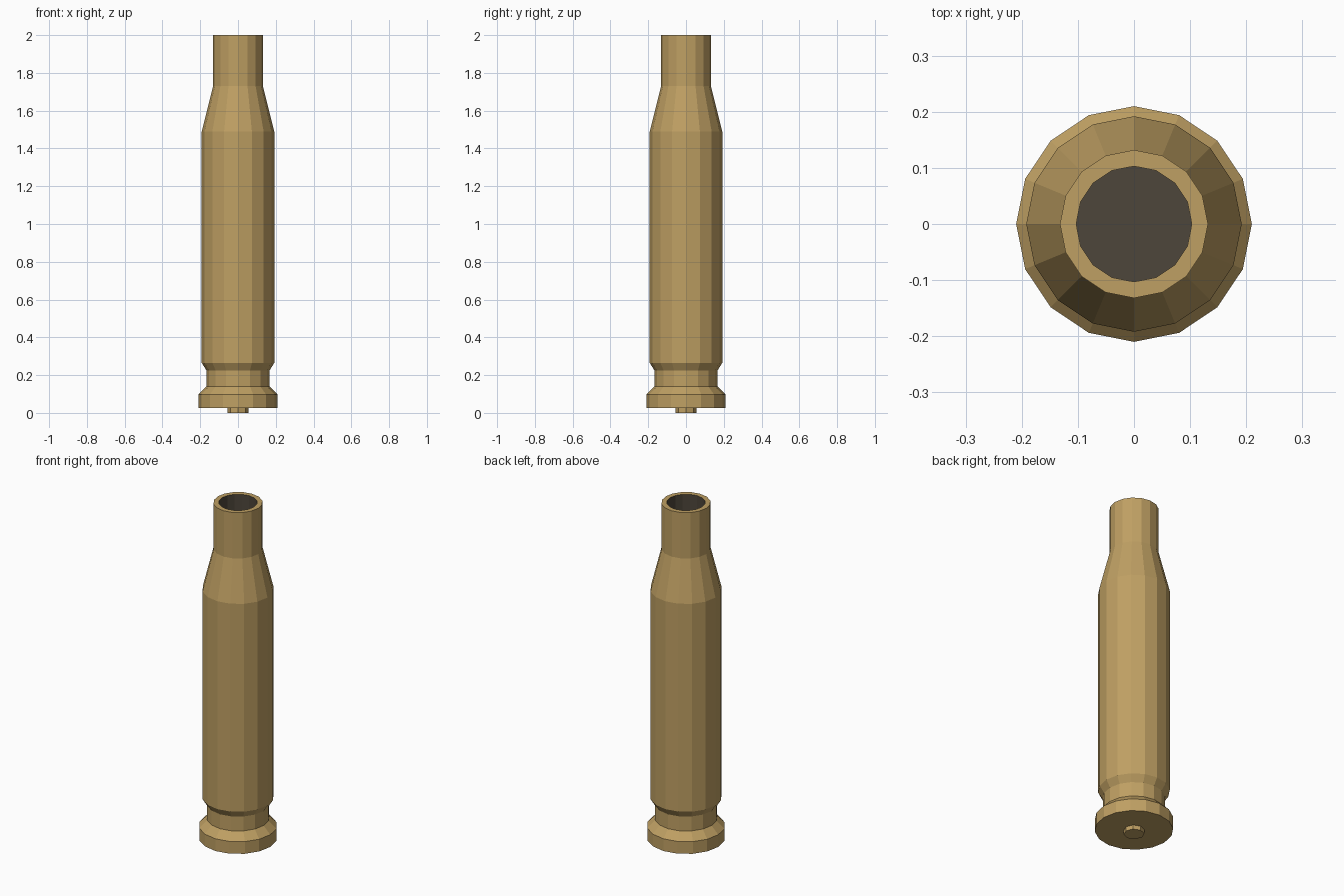
import bpy, bmesh, math

if "Cube" in bpy.data.objects:
    bpy.data.objects.remove(bpy.data.objects["Cube"])


def material(name, color):
    mat = bpy.data.materials.new(name)
    mat.diffuse_color = (*color, 1)
    mat.use_nodes = True
    mat.node_tree.nodes["Principled BSDF"].inputs["Base Color"].default_value = mat.diffuse_color
    return mat


def lathe(name, profile, sides, mat):
    """Revolve (radius, z) points around z; radius 0 closes to a pole."""
    bm = bmesh.new()
    rings = []
    for r, z in profile:
        if r == 0:
            rings.append([bm.verts.new((0, 0, z))] * sides)
        else:
            rings.append([bm.verts.new((r * math.cos(2 * math.pi * i / sides),
                                        r * math.sin(2 * math.pi * i / sides), z))
                          for i in range(sides)])
    for a, b in zip(rings, rings[1:]):
        for i in range(sides):
            j = (i + 1) % sides
            quad = [a[i], a[j], b[j], b[i]]
            bm.faces.new(list(dict.fromkeys(quad)))
    # merge the pole fans into flat discs
    bmesh.ops.dissolve_limit(bm, angle_limit=0.001, verts=bm.verts, edges=bm.edges)
    mesh = bpy.data.meshes.new(name)
    bm.to_mesh(mesh)
    bm.free()
    mesh.materials.append(mat)
    obj = bpy.data.objects.new(name, mesh)
    bpy.context.collection.objects.link(obj)
    return obj


brass = material("brass", (0.52, 0.35, 0.125))
soot = material("dark_inside", (0.075, 0.061, 0.043))

# Casing: flat base, rim, extractor groove, body, shoulder, neck, lip
lathe("casing", [(0, 0.025), (0.21, 0.025), (0.21, 0.097), (0.167, 0.14),
                 (0.167, 0.225), (0.192, 0.265), (0.192, 1.49),
                 (0.132, 1.73), (0.132, 2.0), (0.103, 2.0)], 16, brass)

# Dark bore, open at the mouth, facing inward
lathe("bore", [(0.103, 2.0), (0.103, 0.27), (0, 0.27)], 16, soot)

# Primer button under the base
lathe("primer", [(0, 0), (0.055, 0), (0.055, 0.025)], 8, brass)
